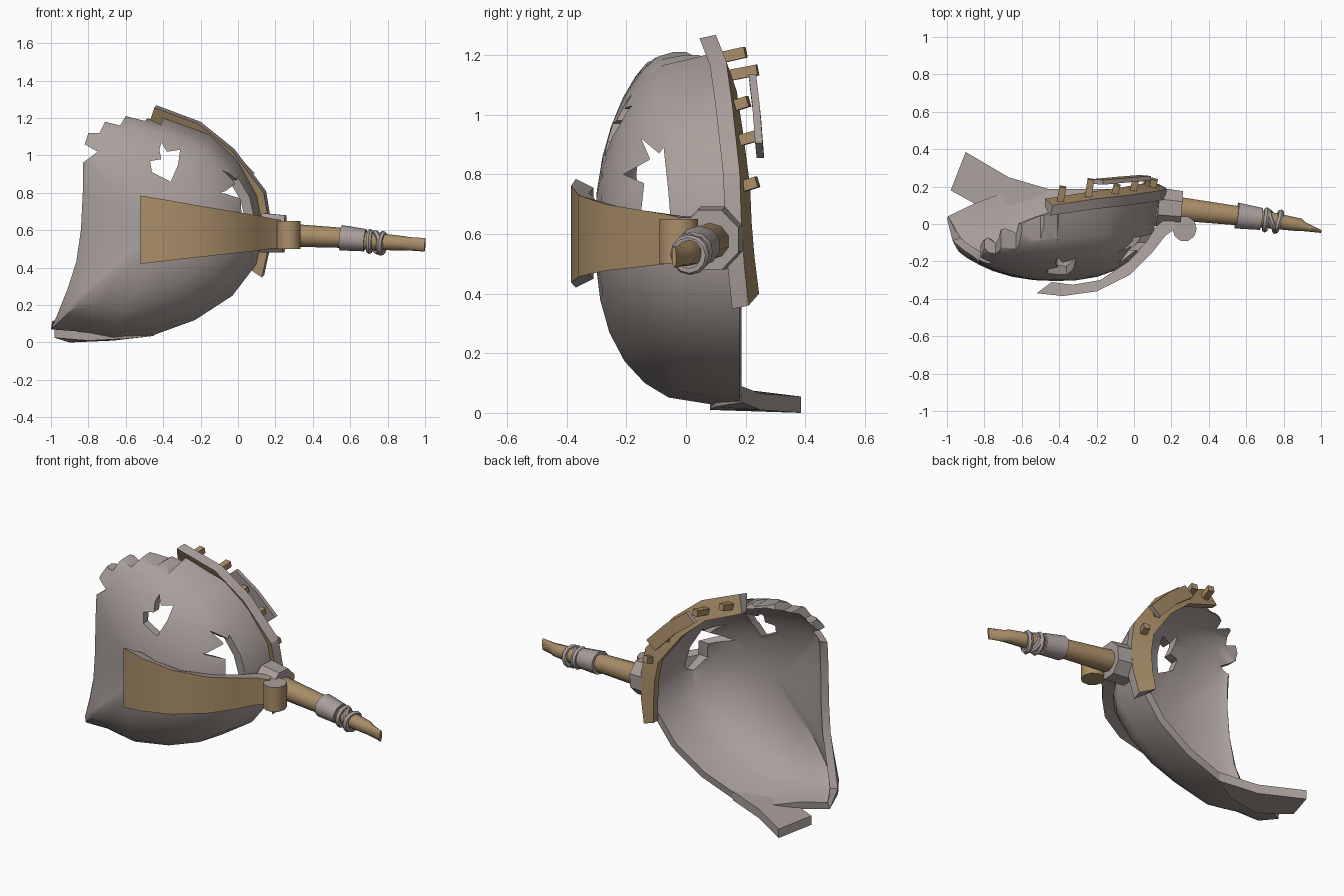
import bpy, bmesh, math
from mathutils import Vector

if "Cube" in bpy.data.objects:
    bpy.data.objects.remove(bpy.data.objects["Cube"])


def material(name, rgb):
    m = bpy.data.materials.new(name)
    m.use_nodes = True
    m.diffuse_color = (*rgb, 1)
    m.node_tree.nodes["Principled BSDF"].inputs["Base Color"].default_value = (*rgb, 1)
    return m


MATS = [material("warm_grey", (0.40, 0.35, 0.33)), material("tan_gold", (0.40, 0.27, 0.14))]
GREY, GOLD = 0, 1


def make(name, bm, angle=35):
    me = bpy.data.meshes.new(name)
    bm.to_mesh(me)
    bm.free()
    for m in MATS:
        me.materials.append(m)
    ob = bpy.data.objects.new(name, me)
    bpy.context.collection.objects.link(ob)
    smooth(ob, angle)
    return ob


def smooth(ob, angle):
    bpy.ops.object.select_all(action='DESELECT')
    ob.select_set(True)
    bpy.context.view_layer.objects.active = ob
    bpy.ops.object.shade_smooth_by_angle(angle=math.radians(angle))


def loft(name, sections, sides, cap=GREY, angle=35):
    """Skin closed sections; sides gives the colour of each strip."""
    bm = bmesh.new()
    rings = [[bm.verts.new(p) for p in s] for s in sections]
    n = len(rings[0])
    for a, b in zip(rings, rings[1:]):
        for i in range(n):
            j = (i + 1) % n
            bm.faces.new((a[i], a[j], b[j], b[i])).material_index = sides[i % len(sides)]
    for r in (rings[0], rings[-1]):
        bm.faces.new(r).material_index = cap
    bmesh.ops.recalc_face_normals(bm, faces=bm.faces[:])
    return make(name, bm, angle)


def tube(name, path, radii, n, mat, angle=44, turn=0.5):
    """Round bar along a path; radii are (sideways, upright) pairs."""
    path = [Vector(p) for p in path]
    secs = []
    for i, p in enumerate(path):
        d = (path[min(i + 1, len(path) - 1)] - path[max(i - 1, 0)]).normalized()
        u = d.cross(Vector((0, 0, 1))).normalized()
        v = u.cross(d)
        a, b = radii[i]
        ang = [2 * math.pi * (k + turn) / n for k in range(n)]
        secs.append([p + u * a * math.cos(t) + v * b * math.sin(t) for t in ang])
    return loft(name, secs, [mat], mat, angle)


def cut(target, outline, axis, lo, hi):
    """Cut a prism out of the target, along x or y."""
    def at(d):
        return [(d, a, b) if axis == 'x' else (a, d, b) for a, b in outline]
    tool = loft("cutter", [at(lo), at(hi)], [GREY])
    tool.hide_render = True
    mod = target.modifiers.new("cut", 'BOOLEAN')
    mod.operation, mod.object, mod.solver = 'DIFFERENCE', tool, 'EXACT'
    bpy.context.view_layer.objects.active = target
    bpy.ops.object.modifier_apply(modifier=mod.name)
    bpy.data.objects.remove(tool)


# Broken bowl: rings from the front apex out to an uneven rim (x, z, y)
RIM = [(-.4, 1.2, .07), (-.15, 1.11, .095), (0, .97, .12), (.1, .79, .15), (.14, .6, .17),
       (.1, .42, .18), (-.03, .25, .18), (-.23, .12, .18), (-.45, .04, .18), (-.67, .015, .17),
       (-.86, .06, .1), (-1, .07, .03), (-.97, .14, -.09), (-.91, .29, -.14), (-.865, .43, -.17),
       (-.84, .6, -.19), (-.83, .8, -.2), (-.83, .97, -.19), (-.85, 1.1, -.13),
       (-.74, 1.21, -.06), (-.56, 1.23, .01)]
CX, CZ, APEX = -.42, .62, -.305
bm = bmesh.new()
centre = bm.verts.new((CX, APEX, CZ))
prev = None
for s in (.2, .4, .58, .74, .86, .94, 1):
    ring = []
    for x, z, y in RIM:
        k = min(1, max(0, (y - APEX) / .45))
        power = 2.6 if x < -.6 and z < .1 else 2.4  # fuller lower lobe
        deep = 1 - (1 - s ** power) ** (1 / power)
        f = k * deep + (1 - k) * s * s
        ring.append(bm.verts.new((CX + (x - CX) * s, APEX + (y - APEX) * f, CZ + (z - CZ) * s)))
    for i in range(len(ring)):
        j = (i + 1) % len(ring)
        if prev:
            bm.faces.new((prev[i], prev[j], ring[j], ring[i]))
        else:
            bm.faces.new((centre, ring[j], ring[i]))
    prev = ring
bmesh.ops.recalc_face_normals(bm, faces=bm.faces[:])
bm.normal_update()
if centre.link_faces[0].normal.y > 0:
    bmesh.ops.reverse_faces(bm, faces=bm.faces[:])
bowl = make("broken_bowl", bm)
mod = bowl.modifiers.new("thickness", 'SOLIDIFY')
mod.thickness, mod.offset = .045, -1
bpy.ops.object.modifier_apply(modifier=mod.name)

# Jagged top edge and two broken holes
cut(bowl, [(-.95, .955), (-.83, .96), (-.75, 1.02), (-.82, 1.06), (-.8, 1.12), (-.74, 1.12),
           (-.71, 1.18), (-.63, 1.16), (-.6, 1.21), (-.5, 1.185), (-.48, 1.2), (-.41, 1.16),
           (-.38, 1.4), (-.95, 1.4)], 'y', -.6, .6)
cut(bowl, [(-.41, 1.07), (-.38, 1.02), (-.31, 1.03), (-.32, .95), (-.36, .86), (-.46, .91),
           (-.47, .97), (-.41, .98), (-.42, 1.03)], 'y', -.6, .6)
cut(bowl, [(-.21, .8), (-.12, .85), (-.15, .92), (-.09, .87), (-.075, .89), (-.06, .75),
           (-.05, .63), (-.1, .6), (-.15, .68), (-.14, .77)], 'x', -.27, .4)
smooth(bowl, 35)

# Splinter bent back from the bottom rim (x, y, underside height)
SPLINTER = [(-.98, .18, .025), (-.9, .385, 0), (-.67, .25, .01), (-.45, .185, .035),
            (-.6, .1, .02), (-.8, .08, .01)]
loft("bottom_splinter", [SPLINTER, [(x, y, z + .055) for x, y, z in SPLINTER]], [GREY])

# Front strap: gold face with grey edges (outer x, y, inner x, y, low, high, edge slope)
STRAP = [(-.52, -.37, -.44, -.31, .42, .785, .03), (-.38, -.385, -.33, -.325, .437, .762, .025),
         (-.2, -.36, -.18, -.3, .457, .73, .02), (-.02, -.27, -.03, -.2, .477, .7, .015),
         (.1, -.15, .07, -.09, .49, .68, .01), (.17, -.06, .12, -.01, .5, .665, .005),
         (.23, -.02, .2, .05, .505, .655, 0)]
loft("front_strap", [[(a, b, lo), (a, b, hi), (c, d, hi - e), (c, d, lo + e)]
                     for a, b, c, d, lo, hi, e in STRAP], [GOLD, GREY, GREY, GREY])
lug = tube("strap_lug", [(.27, -.025, .5), (.2701, -.025, .65)], [(.068, .065)] * 2, 10, GOLD)
lug.data.polygons[-1].material_index = GREY

# Rear rim band: gold faces, grey outer edge (outer x, z, inner x, z, front y)
BAND = [(-.435, 1.268, -.475, 1.17, .045), (-.2, 1.18, -.25, 1.08, .08),
        (-.02, 1.035, -.1, .95, .1), (.15, .81, .04, .76, .125),
        (.175, .66, .06, .64, .13), (.17, .5, .06, .52, .14), (.14, .36, .05, .4, .155)]
loft("rim_band", [[(a - .012, y, b - .012), (a, y + .055, b), (c, y + .09, d), (c, y + .045, d)]
                  for a, b, c, d, y in BAND], [GREY, GOLD, GOLD, GOLD], GREY, 20)

# Pegs in the band, and the plate resting on them (x, z, start y, end y)
for x, z, y0, y1 in [(-.39, 1.2, .09, .2), (-.24, 1.14, .11, .24), (-.1, 1.035, .13, .21),
                     (0, .92, .15, .24), (.1, .765, .16, .24)]:
    tube("band_peg", [(x - .01, y0, z - .015), (x + .01, y1, z + .01)], [(.026, .026)] * 2, 4, GOLD)
PLATE = [(-.19, 1.115, .21), (-.06, 1.015, .222), (.065, .885, .232)]
loft("band_plate", [[(x + .025, y, z + .02), (x + .025, y + .025, z + .02),
                     (x - .035, y + .03, z - .03), (x - .035, y + .005, z - .03)]
                    for x, z, y in PLATE], [GREY, GOLD, GREY, GREY])

# Handle with a slanted tip
tube("handle", [(.13, .09, .585), (.25, .08, .575), (.55, .045, .56), (.74, .018, .54),
                (.89, -.005, .53), (.91, -.014, .528), (1, -.04, .522)],
     [(.07, .066), (.066, .062), (.054, .054), (.046, .046), (.036, .038), (.026, .036),
      (.008, .036)], 10, GOLD)
tube("handle_collar", [(.125, .092, .587), (.25, .08, .58)], [(.112, .114), (.104, .108)], 8, GREY, 35)
tube("handle_sleeve", [(.55, .045, .56), (.68, .027, .547)], [(.073, .068), (.062, .06)], 10, GREY)

# Wrapped cord on the handle
for x, y, z, tilt in [(.705, .022, .54, .12), (.74, .016, .535, -.35), (.77, .012, .53, .3)]:
    bpy.ops.mesh.primitive_torus_add(location=(x, y, z), rotation=(0, math.pi / 2 + tilt * .4, -tilt),
                                     major_radius=.052, minor_radius=.016,
                                     major_segments=12, minor_segments=6)
    cord = bpy.context.object
    cord.name = "handle_cord"
    cord.data.materials.append(MATS[GREY])
    smooth(cord, 35)
